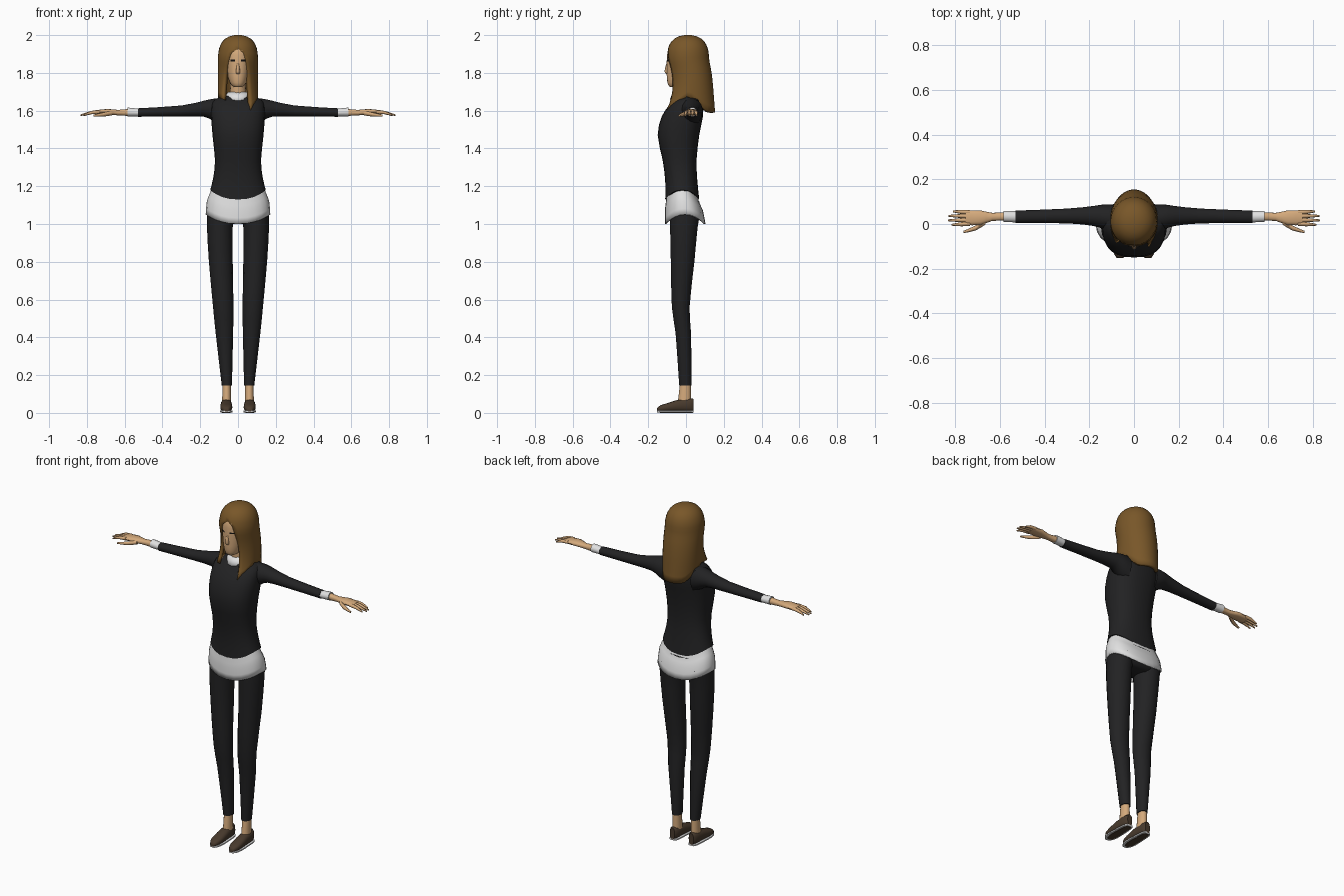
import bpy, bmesh, math
from mathutils import Matrix

if "Cube" in bpy.data.objects:
    bpy.data.objects.remove(bpy.data.objects["Cube"])


def material(name, *rgb):
    mat = bpy.data.materials.new(name)
    mat.use_nodes = True
    mat.diffuse_color = (*rgb, 1)
    shader = next(n for n in mat.node_tree.nodes if n.type == 'BSDF_PRINCIPLED')
    shader.inputs["Base Color"].default_value = (*rgb, 1)
    return mat


BLACK = material("charcoal cloth", .016, .016, .017)
WHITE = material("white cloth", .75, .75, .75)
SKIN = material("skin", .66, .4, .2)
HAIR = material("brown hair", .19, .095, .022)
LEATHER = material("dark brown leather", .065, .042, .026)
EYE = material("eye black", .005, .005, .005)


def finish(name, bm, mat, mirror=False, thickness=0):
    mesh = bpy.data.meshes.new(name)
    bm.to_mesh(mesh)
    bm.free()
    mesh.materials.append(mat)
    part = bpy.data.objects.new(name, mesh)
    bpy.context.collection.objects.link(part)
    if thickness:
        solid = part.modifiers.new("thickness", 'SOLIDIFY')
        solid.thickness = thickness
        solid.offset = -1
    if mirror:
        part.modifiers.new("mirror", 'MIRROR').use_mirror_merge = False
    bpy.ops.object.select_all(action='DESELECT')
    part.select_set(True)
    bpy.context.view_layer.objects.active = part
    bpy.ops.object.shade_smooth_by_angle(angle=math.radians(50))
    return part


def smooth_between(keys, steps=2):
    """Add sections between the key sections along a smooth spline."""
    result = []
    for i in range(len(keys) - 1):
        before, start = keys[max(i - 1, 0)], keys[i]
        end, after = keys[i + 1], keys[min(i + 2, len(keys) - 1)]
        for step in range(steps):
            u = step / steps
            result.append([
                q + u * (r - p + u * (2 * p - 5 * q + 4 * r - s
                                      + u * (3 * (q - r) + s - p))) / 2
                for p, q, r, s in zip(before, start, end, after)])
    return result + [keys[-1]]


def signed_power(value, power):
    return math.copysign(abs(value) ** (2 / power), value)


def loft(name, mat, keys, axis='Z', sides=16, power=2, caps=True, **options):
    """Key section: position, middle, half width, low side, high side, dip."""
    bm = bmesh.new()
    loops = []
    for position, middle, half, low, high, *dip in smooth_between(keys):
        loop = []
        for k in range(sides):
            angle = math.tau * k / sides
            c, s = math.cos(angle), math.sin(angle)
            a = middle + half * signed_power(c, power)
            b = (low + high) / 2 + (high - low) / 2 * signed_power(s, power)
            t = position - sum(dip) * s * s
            place = {'X': (t, a, b), 'Y': (a, t, b), 'Z': (a, b, t)}
            loop.append(bm.verts.new(place[axis]))
        loops.append(loop)
    for near, far in zip(loops, loops[1:]):
        for k in range(sides):
            bm.faces.new((near[k - 1], near[k], far[k], far[k - 1]))
    if caps:
        bm.faces.new(loops[0])
        bm.faces.new(loops[-1])
    bmesh.ops.recalc_face_normals(bm, faces=bm.faces)
    return finish(name, bm, mat, **options)


def body(z, half, front, back, dip=0):
    return (z, 0, half, front, back, dip)


# Clothing on the torso
loft("sweater", BLACK, [
    body(1.18, .147, -.11, .07, .05), body(1.25, .13, -.11, .06, .02),
    body(1.34, .122, -.124, .056), body(1.47, .135, -.15, .07),
    body(1.57, .142, -.128, .09), body(1.63, .14, -.088, .09),
    body(1.66, .122, -.056, .085), body(1.68, .065, -.036, .075)],
    sides=24, power=2.4)
loft("shirt_tail", WHITE, [
    body(1.22, .128, -.1, .058, .04), body(1.17, .146, -.106, .068, .05),
    body(1.12, .165, -.112, .09, .05), body(1.05, .171, -.112, .103, .05)],
    sides=24, power=2.2, caps=False, thickness=.008)
loft("shirt_collar", WHITE, [
    body(1.67, .074, -.064, .082, .016), body(1.7, .052, -.036, .066)],
    caps=False, thickness=.006)
loft("trouser_hips", BLACK, [
    body(1, .1, -.055, .045), body(1.03, .155, -.09, .075),
    body(1.12, .15, -.09, .07)], sides=20, power=2.3)

# Legs
loft("trouser_leg", BLACK, [
    (1.06, .092, .07, -.088, .078), (.98, .096, .068, -.086, .063),
    (.8, .091, .063, -.082, .046), (.56, .078, .054, -.076, .02),
    (.42, .072, .046, -.056, .028), (.146, .059, .027, -.037, .03)],
    sides=14, mirror=True)
loft("ankle", SKIN, [
    (.17, .06, .022, -.03, .026), (.05, .06, .024, -.044, .027)],
    sides=12, mirror=True)

# Shoes and soles share one outline: length position, half width, top
FOOT = .062
outline = [(-.153, .012, .026), (-.135, .025, .04), (-.1, .032, .051),
           (-.04, .03, .07), (.02, .026, .076), (.04, .016, .074)]
loft("shoe", LEATHER, [(y, FOOT, half, .007, top) for y, half, top in outline],
     axis='Y', power=2.5, mirror=True)
loft("shoe_sole", WHITE, [(y, FOOT, half + .002, .002, .013) for y, half, _ in outline],
     axis='Y', power=5, mirror=True)
loft("sole_tread", LEATHER, [(y * .9, FOOT, half * .75, 0, .006) for y, half, _ in outline],
     axis='Y', power=5, mirror=True)

# Arms
loft("sleeve", BLACK, [
    (.09, .027, .061, 1.52, 1.668), (.135, .032, .056, 1.545, 1.664),
    (.18, .036, .045, 1.567, 1.654), (.3, .036, .033, 1.569, 1.628),
    (.53, .032, .028, 1.567, 1.613)], axis='X', sides=14, mirror=True)
loft("shirt_cuff", WHITE, [
    (.515, .032, .025, 1.57, 1.61), (.585, .034, .025, 1.569, 1.617)],
    axis='X', sides=14, mirror=True)
loft("hand", SKIN, [
    (.57, .034, .02, 1.572, 1.611), (.635, .032, .018, 1.575, 1.604),
    (.69, .028, .033, 1.579, 1.609), (.755, .028, .032, 1.58, 1.602)],
    axis='X', sides=12, power=2.4, mirror=True)


def finger(name, path):
    loft(name, SKIN, [(x, y, r, z - r, z + r) for x, y, z, r in path],
         axis='X', sides=8, mirror=True)


for i, name in enumerate(("index", "middle", "ring", "little")):
    y = .001 + .017 * i
    fan = .003 * (i - 1.5)
    tip = .835 - .009 * (i - 1.4) ** 2
    finger(name + "_finger", [(.735, y, 1.593, .01), (.775, y + fan / 2, 1.59, .009),
                              (tip, y + fan, 1.576, .004)])
finger("thumb", [(.665, .01, 1.588, .012), (.71, -.018, 1.58, .011),
                 (.765, -.036, 1.574, .005)])

# Neck, head and nose
loft("neck", SKIN, [
    body(1.65, .046, -.036, .06), body(1.78, .04, -.045, .055)], sides=14)
head = loft("head", SKIN, [
    body(1.724, .018, -.082, -.03), body(1.735, .035, -.094, 0),
    body(1.765, .05, -.101, .05), body(1.81, .062, -.102, .08),
    body(1.865, .068, -.102, .09), body(1.92, .068, -.096, .088),
    body(1.96, .052, -.07, .065)], sides=20, power=2.2)
loft("nose", SKIN, [
    body(1.795, .009, -.105, -.09), body(1.807, .011, -.114, -.09),
    body(1.85, .006, -.104, -.09)], sides=8)

# Eyes laid onto the face surface
bm = bmesh.new()
bmesh.ops.create_grid(bm, x_segments=6, y_segments=1, size=.5)
bm.transform(Matrix.Translation((.036, -.11, 1.866))
             @ Matrix.Rotation(math.pi / 2, 4, 'X')
             @ Matrix.Diagonal((.036, .009, 1, 1)))
eye = finish("eye", bm, EYE)
wrap = eye.modifiers.new("on face", 'SHRINKWRAP')
wrap.target = head
wrap.offset = .002
eye.modifiers.new("mirror", 'MIRROR').use_mirror_merge = False


# Long hair: a dome that runs down into a shell, open at the face
CROWN, WIDEST, TIPS, HAIRLINE = 2, 1.87, 1.59, 1.925
ROWS, COLUMNS = 16, 28


def hair_bottom(angle):
    forward = math.cos(angle)
    if forward < 0:
        return 1.68 - .09 * min(1, -1.3 * forward)
    return 1.68 - (.1 if math.sin(angle) > 0 else .03) * forward


def hair_row(z):
    rise = max(0, (z - WIDEST) / (CROWN - WIDEST))
    fall = max(0, (WIDEST - z) / (WIDEST - TIPS))
    dome = max(.01, 1 - rise ** 2.5) ** .4
    opening = max(0, (HAIRLINE - z) / (HAIRLINE - TIPS)) ** .3
    right, left = .85 * opening, .67 * opening
    middle = .01 + .07 * fall * (1 - fall)
    depth = (.112 + .033 * fall ** 3) * dome
    row = []
    for j in range(COLUMNS + 1):
        angle = left + (math.tau - right - left) * j / COLUMNS
        drop = fall * (WIDEST - hair_bottom(angle))
        row.append(bm.verts.new((.106 * dome * math.sin(angle),
                                 middle - depth * math.cos(angle),
                                 WIDEST - drop if fall else z)))
    return row


bm = bmesh.new()
levels = [CROWN - (CROWN - TIPS) * (i / ROWS) ** 1.5 for i in range(ROWS + 1)]
grid = [hair_row(z) for z in levels]
for upper, lower in zip(grid, grid[1:]):
    for j in range(COLUMNS):
        bm.faces.new((upper[j], lower[j], lower[j + 1], upper[j + 1]))
bm.faces.new(grid[0][:-1])
bmesh.ops.remove_doubles(bm, verts=bm.verts, dist=.001)
finish("long_hair", bm, HAIR, thickness=.02)
